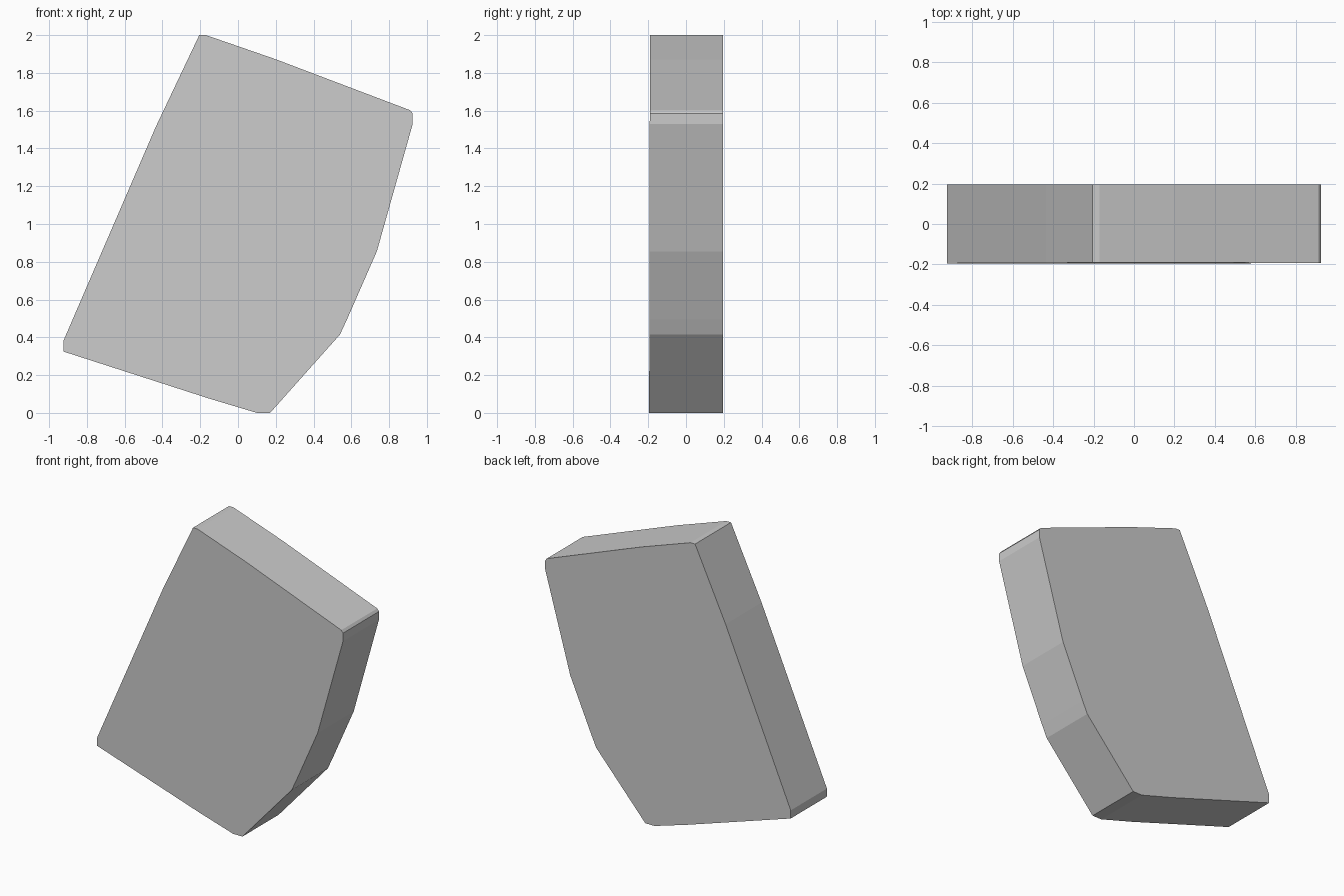
import bpy, bmesh

if "Cube" in bpy.data.objects:
    bpy.data.objects.remove(bpy.data.objects["Cube"])

# Slab outline in the front view (x, z), clockwise from the top corner
outline = [(-0.205, 2.0), (-0.17, 2.0), (0.2, 1.872), (0.912, 1.602),
           (0.925, 1.585), (0.925, 1.53), (0.735, 0.855), (0.577, 0.495),
           (0.54, 0.415), (0.17, 0.0), (0.1, 0.0), (-0.15, 0.075),
           (-0.925, 0.325), (-0.925, 0.38), (-0.435, 1.515)]

# Extrude the outline through the slab thickness
bm = bmesh.new()
front = bm.faces.new([bm.verts.new((x, -0.195, z)) for x, z in outline])
back = bmesh.ops.extrude_face_region(bm, geom=[front])["geom"]
for v in back:
    if isinstance(v, bmesh.types.BMVert):
        v.co.y = 0.195

# The front face leans back very slightly towards the top
for v in bm.verts:
    if v.co.y < 0:
        v.co.y += 0.002 * v.co.z

if not any(len(f.verts) > 4 and f.calc_center_median().y < 0 for f in bm.faces):
    bm.faces.new([v for v in bm.verts if v.co.y < 0])
bmesh.ops.recalc_face_normals(bm, faces=bm.faces)

mesh = bpy.data.meshes.new("stone_slab")
bm.to_mesh(mesh)
bm.free()
slab = bpy.data.objects.new("stone_slab", mesh)
bpy.context.collection.objects.link(slab)
